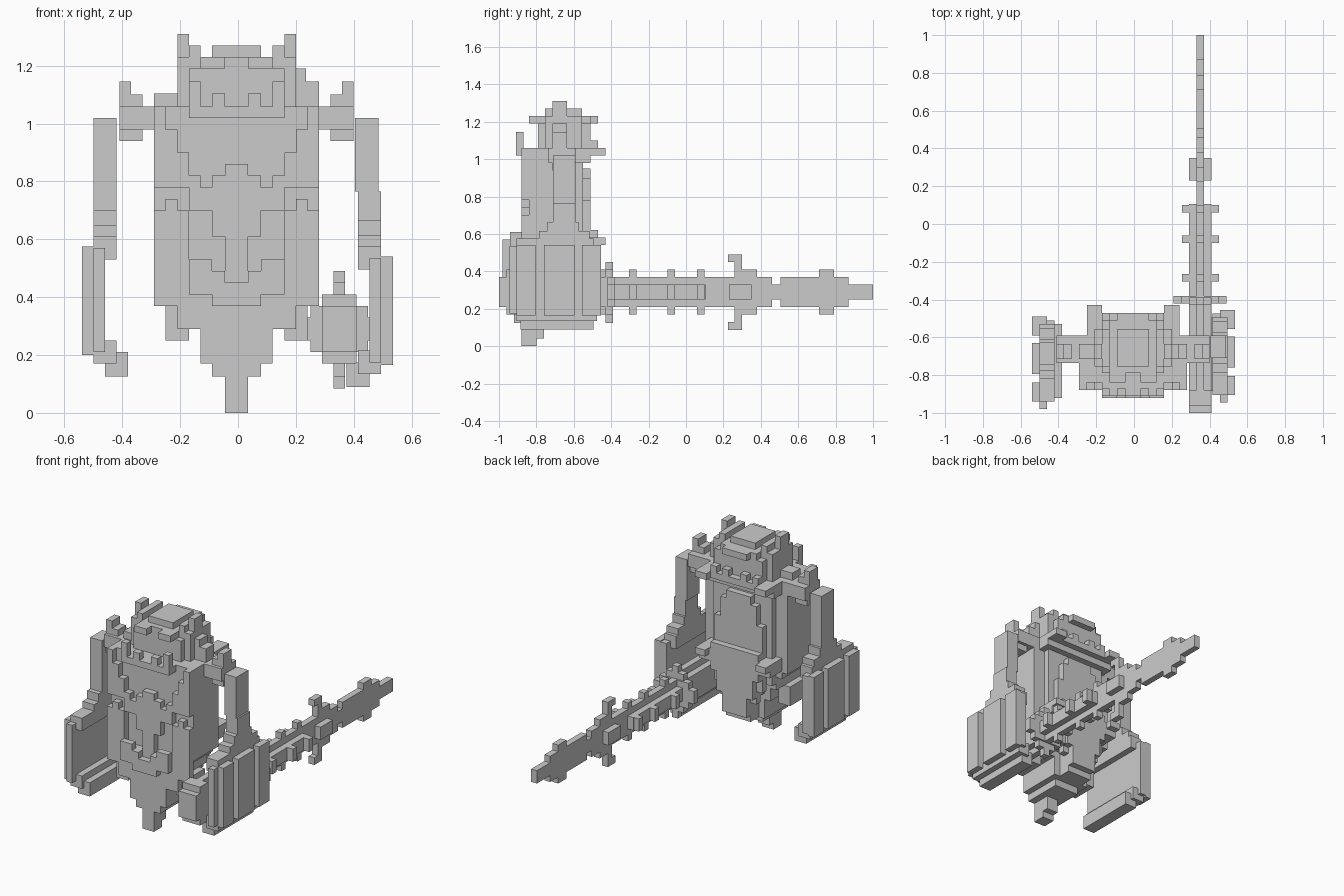
import bpy, bmesh

grey = bpy.data.materials.new("plain_grey")
grey.diffuse_color = (0.6, 0.6, 0.6, 1)
C = -0.005  # body centre line
parts = {}


def box(x0, x1, y0, y1, z0, z1):
    return (x0, x1, y0, y1, z0, z1)


def mid(hw, y0, y1, z0, z1):
    """Box centred on the body line."""
    return (C - hw, C + hw, y0, y1, z0, z1)


def pair(a, b, y0, y1, z0, z1):
    """Two boxes mirrored about the body line."""
    return [(C + a, C + b, y0, y1, z0, z1), (C - b, C - a, y0, y1, z0, z1)]


def part(name, boxes):
    parts[name] = [[round(v / .005) for v in b] for b in boxes]


def build_parts():
    """Merge all boxes on a shared grid and keep only the outer skin of each part."""
    every = [b for bs in parts.values() for b in bs]
    grid = [sorted({b[2 * a + i] for b in every for i in (0, 1)}) for a in range(3)]
    index = [{v: i for i, v in enumerate(g)} for g in grid]
    owner = {}
    for name, bs in parts.items():
        for b in bs:
            r = [range(index[a][b[2 * a]], index[a][b[2 * a + 1]]) for a in range(3)]
            for i in r[0]:
                for j in r[1]:
                    for k in r[2]:
                        owner.setdefault((i, j, k), name)
    meshes = {name: (bmesh.new(), {}) for name in parts}
    for cell, name in owner.items():
        bm, verts = meshes[name]
        for a in range(3):
            u, w = (a + 1) % 3, (a + 2) % 3
            for side in (0, 1):
                near = list(cell)
                near[a] += 2 * side - 1
                if tuple(near) in owner:
                    continue
                ring = []
                for du, dw in ((0, 0), (1, 0), (1, 1), (0, 1)):
                    p = list(cell)
                    p[a] += side
                    p[u] += du
                    p[w] += dw
                    p = tuple(p)
                    if p not in verts:
                        verts[p] = bm.verts.new([grid[n][p[n]] * .005 for n in range(3)])
                    ring.append(verts[p])
                bm.faces.new(ring if side else ring[::-1])
    for name, (bm, _) in meshes.items():
        bmesh.ops.dissolve_limit(bm, angle_limit=.01, verts=bm.verts[:], edges=bm.edges[:])
        me = bpy.data.meshes.new(name)
        bm.to_mesh(me)
        bm.free()
        me.materials.append(grey)
        bpy.context.collection.objects.link(bpy.data.objects.new(name, me))


# Torso: wide front, narrower stepped back, full-depth shoulder ring
part("torso", [mid(.285, -.84, -.59, .49, 1.06), mid(.205, -.59, -.55, .41, 1.02),
               mid(.245, -.59, -.51, .98, 1.06)])

# Skirt narrowing to a point in width and depth
part("skirt", [mid(.245, -.84, -.59, .45, .49), mid(.205, -.84, -.59, .37, .45),
               mid(.165, -.84, -.59, .29, .37),
               mid(.125, -.84, -.59, .17, .29), mid(.085, -.84, -.63, .125, .17)]
     + pair(.165, .245, -.84, -.67, .25, .37))
part("front_tip", [mid(.04, -.88, -.80, 0, .17), mid(.04, -.80, -.76, .04, .17),
                   mid(.085, -.88, -.84, .125, .25), mid(.125, -.88, -.84, .17, .29)])

# Front armour: shoulder straps, chest funnel border, belt and cross
part("front_armour", pair(.245, .285, -.88, -.84, .78, 1.06)
     + pair(.205, .245, -.88, -.84, .78, .98)
     + pair(.165, .205, -.88, -.84, .78, .90)
     + pair(.125, .165, -.88, -.84, .70, .82)
     + pair(.205, .245, -.88, -.84, .70, .74)
     + pair(.165, .285, -.88, -.84, .49, .70)
     + [mid(.285, -.88, -.84, .37, .49), mid(.205, -.88, -.84, .29, .37)])
part("front_cross", [mid(.125, -.88, -.84, .70, .78), mid(.085, -.88, -.84, .61, .82),
                     mid(.04, -.88, -.84, .49, .86)])
part("buckle", pair(.04, .165, -.92, -.88, .41, .49)
     + pair(.085, .165, -.92, -.88, .49, .53)
     + [mid(.085, -.92, -.88, .37, .45)])

# Back plate and hip tabs
part("back_plate", [mid(.125, -.55, -.51, .29, .90), mid(.085, -.59, -.51, .17, .95),
                    mid(.165, -.55, -.51, .37, .78), mid(.165, -.51, -.47, .45, .62),
                    mid(.125, -.59, -.47, .33, .45), mid(.085, -.51, -.47, .21, .33)]
     + pair(.165, .245, -.59, -.47, .50, .58))
part("hip_tabs", pair(.175, .245, -.51, -.43, .54, .58))

# Collar with upright teeth
part("collar", [mid(.165, -.91, -.84, 1.02, 1.06), mid(.165, -.51, -.47, 1.02, 1.06)]
     + pair(.165, .245, -.51, -.43, 1.02, 1.06)
     + pair(.125, .165, -.91, -.87, 1.06, 1.145)
     + pair(.04, .085, -.91, -.87, 1.06, 1.105)
     + pair(.125, .165, -.51, -.47, 1.06, 1.10)
     + pair(.04, .085, -.51, -.47, 1.06, 1.10))

# Head, helmet crown and horns
part("head", [mid(.165, -.79, -.51, 1.06, 1.19)])
part("crown", [mid(.125, -.79, -.51, 1.19, 1.23), mid(.085, -.755, -.555, 1.23, 1.27),
               mid(.085, -.51, -.47, 1.19, 1.23)]
     + pair(.04, .125, -.84, -.79, 1.19, 1.23)
     + pair(.125, .165, -.755, -.555, 1.19, 1.27))
part("horns", pair(.165, .205, -.715, -.635, 1.19, 1.31)
     + pair(.165, .205, -.755, -.555, 1.02, 1.23))

# Shoulders and spikes
part("shoulders", pair(.285, .405, -.735, -.59, .98, 1.06)
     + pair(.325, .405, -.715, -.61, .94, .98)
     + pair(.205, .285, -.715, -.635, 1.06, 1.105)
     + [box(.195, .235, -.715, -.635, 1.10, 1.19), box(.235, .28, -.715, -.635, 1.10, 1.145)])
part("shoulder_spikes", pair(.325, .365, -.715, -.635, 1.06, 1.10)
     + pair(.365, .405, -.715, -.635, 1.06, 1.145))


def shield_arm(side, s, x, y, z, lean):
    """Thin arm and plated shield; x is the plate's inner face."""
    def b(a, c, y0, y1, z0, z1):
        lo, hi = sorted((s * (x + a), s * (x + c)))
        return (lo, hi, y0 + y, y1 + y, z0 + z, z1 + z)
    part(side + "_arm", [b(-.04, .04, -.725, -.605, .53, .80),
                         b(-.04 - lean, .04 - lean, -.725, -.605, .80, 1.02 - z)])
    part(side + "_shield", [b(0, .04, -.96, -.47, .21, .57),
                            b(-.04, .04, -.92, -.51, .53, .61),
                            b(-.04, .04, -.80, -.53, .61, .65),
                            b(-.04, .04, -.755, -.59, .65, .70),
                            b(-.04, .04, -.92, -.49, .17, .25),
                            b(-.08, 0, -.90, -.51, .125, .21)])
    part(side + "_shield_plates", [b(.04, .08, y0, y1, .20, .575) for y0, y1 in
                                   ((-.92, -.82), (-.775, -.61), (-.57, -.47))])


shield_arm("left", -1, .46, -.02, 0, 0)
shield_arm("right", 1, .455, .015, -.035, .01)

# Weapon: hilt along the right side
part("weapon_hilt", [box(.29, .41, -1, -.42, .21, .37), box(.33, .37, -.96, -.42, .17, .41),
                     box(.29, .41, -.96, -.88, .17, .41),
                     box(.21, .49, -.42, -.38, .25, .33), box(.25, .45, -.42, -.38, .21, .37),
                     box(.29, .41, -.43, -.39, .17, .41), box(.33, .37, -.43, -.39, .125, .45)])
part("weapon_shaft", [box(.29, .41, -.39, .105, .25, .33), box(.33, .37, -.39, .30, .21, .37)])
part("weapon_bumps", [b for y in (-.305, -.10, .06) for b in
                      (box(.255, .45, y, y + .04, .25, .33), box(.33, .37, y, y + .04, .17, .41))])
part("weapon_guard", [box(.29, .41, .23, .35, .25, .33)]
     + [box(.33, .37, y0, .30, z0, z1) for y0, z0, z1 in
        ((.225, .085, .13), (.26, .13, .21), (.26, .37, .45), (.225, .45, .49))])

# Blade as a run of stepped sections
sections = [(.30, .38, .12), (.38, .46, .08), (.46, .505, .04), (.505, .71, .08),
            (.71, .79, .12), (.79, .87, .08), (.87, 1, .04)]
part("weapon_blade", [box(.33, .37, a, b, .29 - h, .29 + h) for a, b, h in sections])

build_parts()
